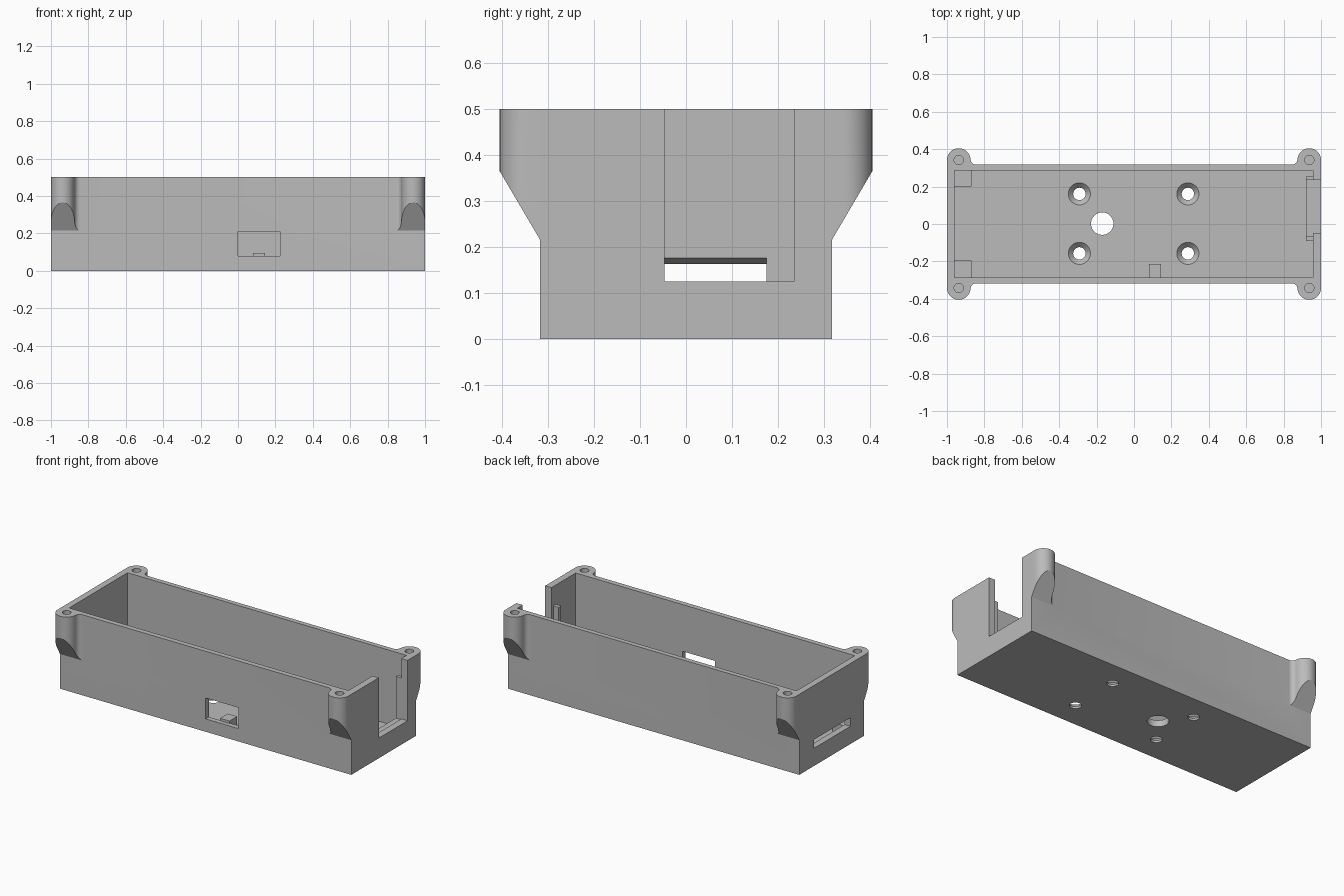
import bpy, bmesh, math

if "Cube" in bpy.data.objects:
    bpy.data.objects.remove(bpy.data.objects["Cube"], do_unlink=True)

grey = bpy.data.materials.new("plain grey")
grey.use_nodes = True
GREY = (0.5, 0.5, 0.5, 1)
grey.diffuse_color = GREY
grey.node_tree.nodes["Principled BSDF"].inputs["Base Color"].default_value = GREY

FLOOR, TOP = 0.04, 0.5


def finish(name, bm):
    bmesh.ops.recalc_face_normals(bm, faces=bm.faces)
    mesh = bpy.data.meshes.new(name)
    bm.to_mesh(mesh)
    bm.free()
    mesh.materials.append(grey)
    obj = bpy.data.objects.new(name, mesh)
    bpy.context.collection.objects.link(obj)
    return obj


def box(name, x, y, z):
    bm = bmesh.new()
    bmesh.ops.create_cube(bm, size=1)
    for v in bm.verts:
        v.co = [a + (b - a) * (c + 0.5) for (a, b), c in zip((x, y, z), v.co)]
    return finish(name, bm)


def cone(name, x, y, z, r_low, r_high):
    bm = bmesh.new()
    bmesh.ops.create_cone(bm, cap_ends=True, segments=40, radius1=r_low,
                          radius2=r_high, depth=z[1] - z[0])
    bmesh.ops.translate(bm, verts=bm.verts, vec=(x, y, sum(z) / 2))
    return finish(name, bm)


def boolean(target, other, operation):
    mod = target.modifiers.new(other.name, "BOOLEAN")
    mod.operation, mod.solver, mod.object = operation, "EXACT", other
    bpy.context.view_layer.objects.active = target
    bpy.ops.object.modifier_apply(modifier=mod.name)
    bpy.data.objects.remove(other, do_unlink=True)


def arc(cx, cy, r, start, end, steps):
    angles = [math.radians(start + (end - start) * i / steps) for i in range(steps + 1)]
    return [(cx + r * math.cos(a), cy + r * math.sin(a)) for a in angles]


def screw_boss(sx, sy):
    # Rounded ear with a fillet into the wall and a sloping underside
    r, fillet, wall = 0.063, 0.03, 0.317
    cx, cy = 1 - r, 0.342
    fy = wall + fillet
    fx = cx - math.sqrt((r + fillet) ** 2 - (fy - cy) ** 2)
    meet = math.degrees(math.atan2(fy - cy, fx - cx))
    outline = [(1, 0.3)] + arc(cx, cy, r, 0, meet, 24)
    outline += arc(fx, fy, fillet, meet - 180, -90, 8) + [(fx, 0.3)]
    bm = bmesh.new()
    rings = []
    for upper in (False, True):
        rings.append([bm.verts.new((sx * x, sy * y,
                      TOP if upper else 0.365 - (0.405 - y) * 1.7)) for x, y in outline])
    low, high = rings
    bm.faces.new(low)
    bm.faces.new(high)
    for i in range(len(low)):
        j = (i + 1) % len(low)
        bm.faces.new((low[i], low[j], high[j], high[i]))
    return finish("screw_boss", bm)


# Outer block with four screw bosses
case = box("enclosure", (-1, 1), (-0.317, 0.317), (0, TOP))
for sx in (-1, 1):
    for sy in (-1, 1):
        boolean(case, screw_boss(sx, sy), "UNION")
        hole = cone("screw_hole", sx * 0.937, sy * 0.342, (0.35, 0.6), 0.025, 0.025)
        boolean(case, hole, "DIFFERENCE")

# Cavity, side notch and front window
boolean(case, box("cavity", (-0.96, 0.957), (-0.285, 0.287), (FLOOR, 0.6)), "DIFFERENCE")
boolean(case, box("notch", (0.93, 1.1), (-0.047, 0.235), (0.125, 0.6)), "DIFFERENCE")
boolean(case, box("window", (0, 0.225), (-0.4, -0.25), (0.08, 0.21)), "DIFFERENCE")

# End slot whose upper face rises towards the inside
slot = box("slot", (-1, -0.96), (-0.185, 0.175), (0.11, 0.16))
for v in slot.data.vertices:
    inside = v.co.x > -0.98
    if inside and v.co.z > 0.15:
        v.co.z = 0.179
    v.co.x += 0.01 if inside else -0.01
boolean(case, slot, "DIFFERENCE")

# Countersunk floor holes and the plain cable hole
for x in (-0.292, 0.288):
    for y in (-0.157, 0.161):
        boolean(case, cone("shank", x, y, (-0.1, 0.1), 0.033, 0.033), "DIFFERENCE")
        boolean(case, cone("countersink", x, y, (0.01, FLOOR + 0.003), 0.031, 0.062), "DIFFERENCE")
boolean(case, cone("cable_hole", -0.17, 0.002, (-0.1, 0.1), 0.06, 0.06), "DIFFERENCE")

# Board rests on the floor
PAD = (FLOOR - 0.01, 0.095)
box("rest_pad_back", (-0.965, -0.87), (0.2, 0.292), PAD)
box("rest_pad_front", (-0.965, -0.87), (-0.29, -0.195), PAD)
box("rest_pad_middle", (0.08, 0.145), (-0.29, -0.215), PAD)

# Guide frame behind the notch
box("guide_sill", (0.92, 0.96), (-0.065, 0.235), (FLOOR - 0.01, 0.12))
box("guide_post_front", (0.92, 0.96), (-0.09, -0.065), (FLOOR - 0.01, 0.38))
box("guide_post_back", (0.92, 0.96), (0.235, 0.255), (FLOOR - 0.01, 0.38))

# Smooth the round surfaces while keeping edges crisp
bpy.ops.object.select_all(action="DESELECT")
case.select_set(True)
bpy.context.view_layer.objects.active = case
bpy.ops.object.shade_smooth_by_angle(angle=math.radians(30))
